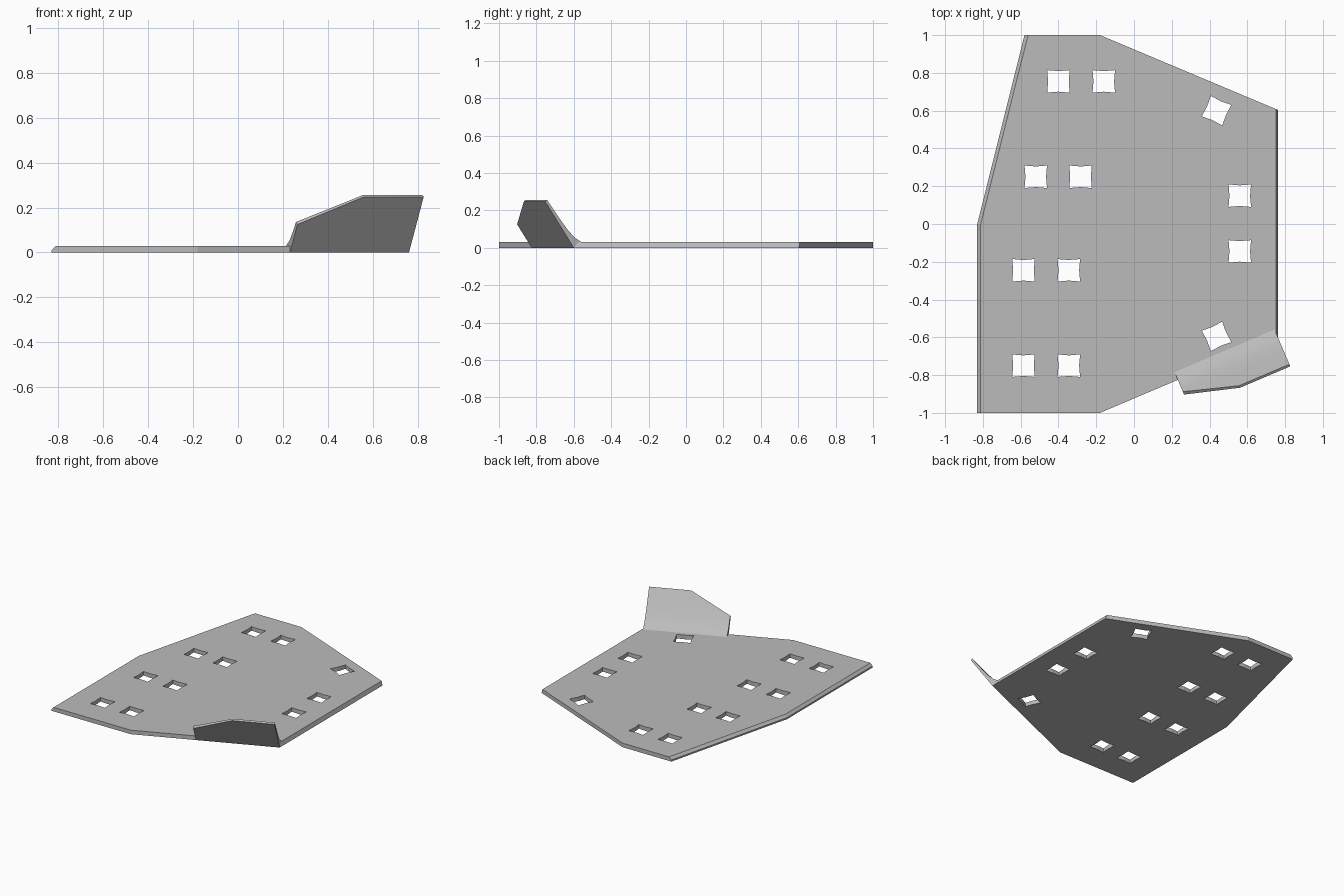
import bpy, bmesh, math
from mathutils import Vector, Matrix

if "Cube" in bpy.data.objects:
    bpy.data.objects.remove(bpy.data.objects["Cube"], do_unlink=True)

grey = bpy.data.materials.new("plain grey")
grey.use_nodes = True
colour = (0.5, 0.5, 0.5, 1)
grey.diffuse_color = colour
grey.node_tree.nodes["Principled BSDF"].inputs["Base Color"].default_value = colour


def prism(bm, points, offset):
    """Closed solid swept from a polygon of 3D points along an offset."""
    face = bm.faces.new([bm.verts.new(p) for p in points])
    grown = bmesh.ops.extrude_face_region(bm, geom=[face], use_keep_orig=True)
    moved = [v for v in grown["geom"] if isinstance(v, bmesh.types.BMVert)]
    bmesh.ops.translate(bm, verts=moved, vec=offset)


def trim(bm, point, normal):
    """Slice off everything on the normal side of a plane and cap the cut."""
    geom = bm.verts[:] + bm.edges[:] + bm.faces[:]
    cut = bmesh.ops.bisect_plane(bm, geom=geom, plane_co=point, plane_no=normal, clear_outer=True)
    edges = [e for e in cut["geom_cut"] if isinstance(e, bmesh.types.BMEdge)]
    bmesh.ops.holes_fill(bm, edges=edges, sides=0)


def finish(bm, name):
    bmesh.ops.recalc_face_normals(bm, faces=bm.faces)
    mesh = bpy.data.meshes.new(name)
    bm.to_mesh(mesh)
    bm.free()
    mesh.materials.append(grey)
    obj = bpy.data.objects.new(name, mesh)
    bpy.context.collection.objects.link(obj)
    return obj


# Base plate with sloped side edges
THICK = 0.03
outline = [(-0.83, -1), (-0.18, -1), (0.762, -0.6), (0.762, 0.604),
           (-0.18, 1), (-0.58, 1), (-0.83, 0)]
bm = bmesh.new()
prism(bm, [Vector((x, y, 0)) for x, y in outline], Vector((0, 0, THICK)))
trim(bm, (-0.83, 0, 0.012), (-1, 0, 1))
trim(bm, (-0.83, 0, 0.012), (-0.97, 0.243, 1))
trim(bm, (0.762, 0, 0), (1, 0, 0.35))
plate = finish(bm, "base_plate")

# Square holes with slightly bowed sides: x, y, turn in degrees
holes = [(-0.40, 0.755, 0), (-0.16, 0.755, 0), (-0.52, 0.25, 0), (-0.283, 0.25, 0),
         (-0.585, -0.245, 0), (-0.345, -0.245, 0), (-0.585, -0.75, 0), (-0.345, -0.75, 0),
         (0.56, 0.15, 0), (0.56, -0.145, 0), (0.437, 0.6, -24), (0.437, -0.595, 24)]
bm = bmesh.new()
for x, y, turn in holes:
    ring = []
    for i in range(8):
        radius = 0.0545 if i % 2 == 0 else 0.0595 * math.sqrt(2)
        a = math.radians(45 * i + turn)
        ring.append(Vector((x + radius * math.cos(a), y + radius * math.sin(a), -0.1)))
    prism(bm, ring, Vector((0, 0, 0.3)))
cutter = finish(bm, "hole_cutter")
cutter.hide_render = True

boolean = plate.modifiers.new("holes", 'BOOLEAN')
boolean.operation = 'DIFFERENCE'
boolean.solver = 'EXACT'
boolean.object = cutter
bpy.context.view_layer.objects.active = plate
bpy.ops.object.modifier_apply(modifier="holes")
bpy.data.objects.remove(cutter, do_unlink=True)

# Upturned flap along the slanted front edge
corner = Vector((0.762, -0.6, 0))
along = Vector((-0.94, -0.4, 0)).normalized()
out = Vector((-along.y, along.x, 0))
up = Vector((0, 0, 1))
LENGTH = 0.576
profile = [(0, 0), (0.167, 0.248), (0.155, 0.256), (0.127, 0.217),
           (0.08, 0.153), (0.034, 0.094), (-0.006, 0.054), (-0.045, THICK), (-0.045, 0.01)]
bm = bmesh.new()
prism(bm, [corner + out * n + up * z for n, z in profile], along * LENGTH)

# Sloping cut across the flap's upper inner corner
high = corner + out * 0.167 + up * 0.248 + along * 0.289
low = corner + out * 0.084 + up * 0.125 + along * LENGTH
across = (up * 0.167 - out * 0.248).normalized()
normal = (low - high).cross(across)
if normal.z < 0:
    normal = -normal
trim(bm, high, normal)
flap = finish(bm, "raised_flap")

# Soft shading on the curved inside of the flap
bpy.ops.object.select_all(action='DESELECT')
flap.select_set(True)
bpy.context.view_layer.objects.active = flap
bpy.ops.object.shade_smooth_by_angle(angle=math.radians(30))
